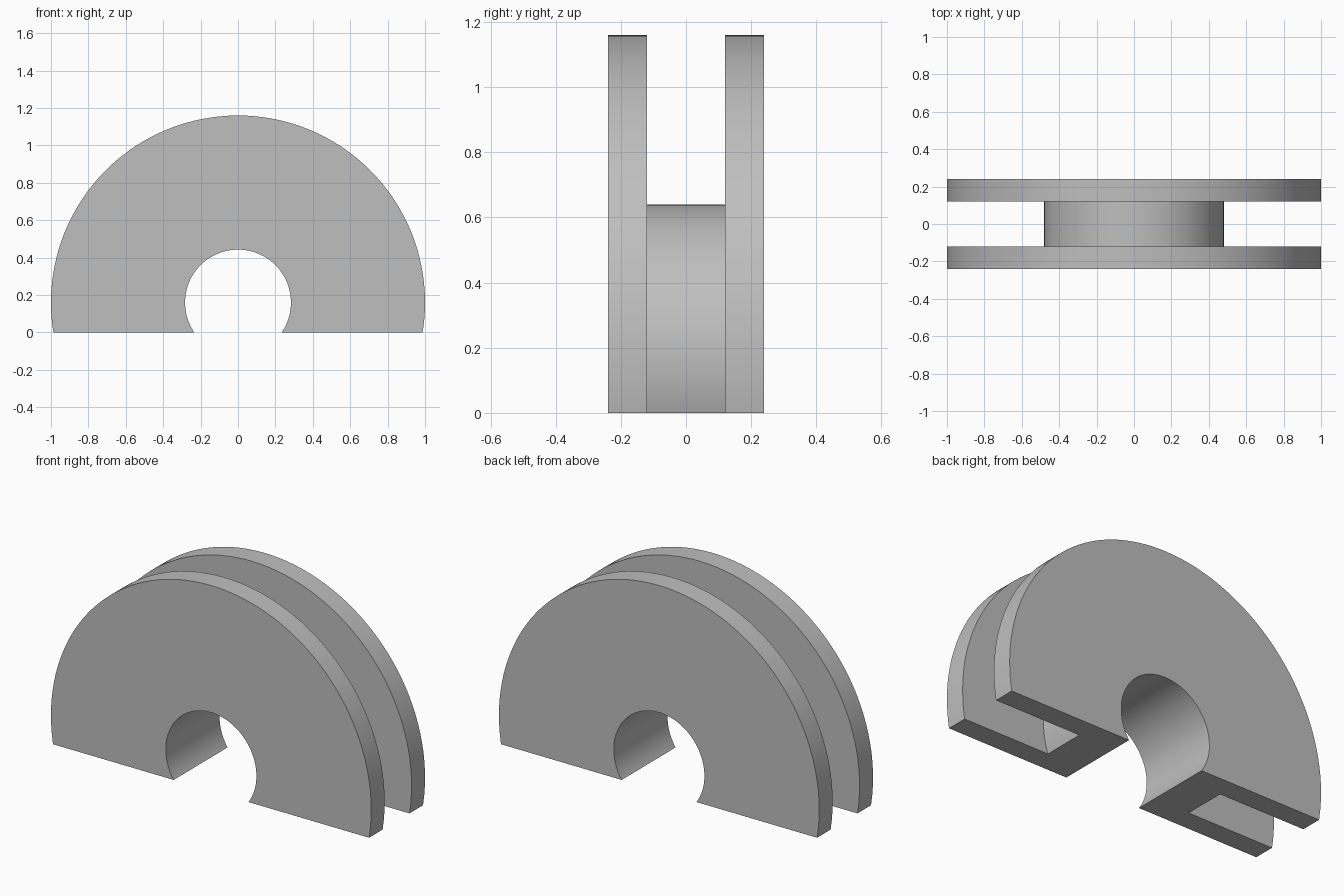
import bpy, bmesh, math
from mathutils import Matrix, Vector

cube = bpy.data.objects.get("Cube")
if cube:
    bpy.data.objects.remove(cube, do_unlink=True)

AXIS_Z = 0.16                       # height of the spool axis above the flat cut
RIM, HUB, BORE = 1.0, 0.48, 0.283   # radii
OUTER, INNER = 0.24, 0.12           # flange faces, measured from the middle
SEGMENTS = 128

grey = bpy.data.materials.new("plain_grey")
grey.use_nodes = True
colour = (0.52, 0.52, 0.52, 1)
grey.diffuse_color = colour
grey.node_tree.nodes["Principled BSDF"].inputs["Base Color"].default_value = colour

# Spool cross-section (radius, y): bore, flange, groove, flange
half = [(BORE, OUTER), (RIM, OUTER), (RIM, INNER), (HUB, INNER)]
profile = half + [(r, -y) for r, y in reversed(half)]

# Lathe the section around the y axis
bm = bmesh.new()
rings = []
for i in range(SEGMENTS):
    a = math.tau * i / SEGMENTS
    rings.append([bm.verts.new((r * math.cos(a), y, AXIS_Z + r * math.sin(a)))
                  for r, y in profile])
n = len(profile)
for i in range(SEGMENTS):
    here, there = rings[i], rings[(i + 1) % SEGMENTS]
    for j in range(n):
        k = (j + 1) % n
        bm.faces.new((here[j], here[k], there[k], there[j]))

# Cut flat along the ground and cap both U-shaped ends
bmesh.ops.bisect_plane(bm, geom=bm.verts[:] + bm.edges[:] + bm.faces[:],
                       plane_co=(0, 0, 0), plane_no=(0, 0, 1), clear_inner=True)
bmesh.ops.holes_fill(bm, edges=[e for e in bm.edges if e.is_boundary], sides=0)
bmesh.ops.recalc_face_normals(bm, faces=bm.faces[:])

mesh = bpy.data.meshes.new("half_spool")
bm.to_mesh(mesh)
bm.free()
mesh.materials.append(grey)
spool = bpy.data.objects.new("half_spool", mesh)
bpy.context.collection.objects.link(spool)

# Smooth curved walls, sharp corners
bpy.ops.object.select_all(action='DESELECT')
spool.select_set(True)
bpy.context.view_layer.objects.active = spool
bpy.ops.object.shade_smooth_by_angle(angle=math.radians(30))
